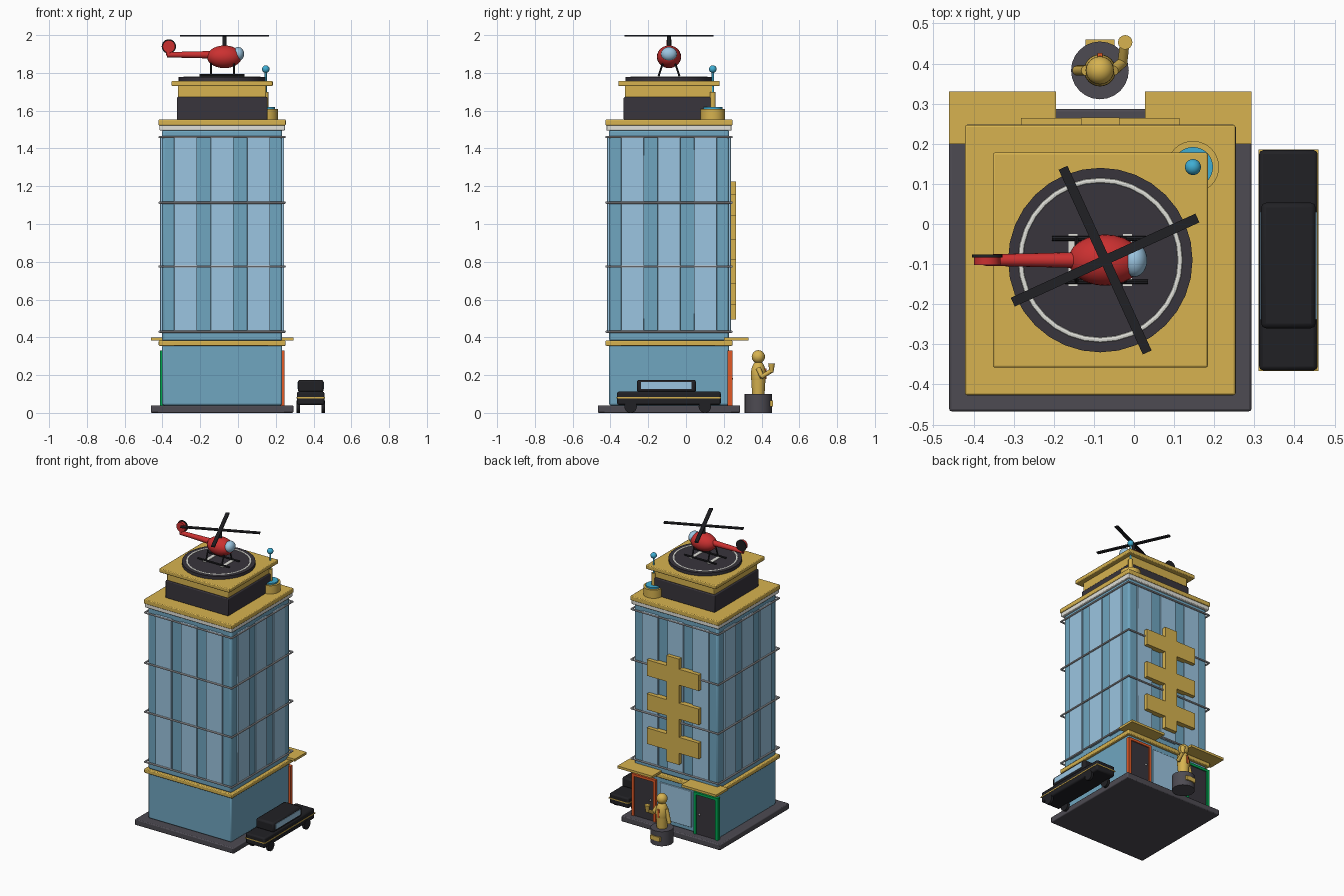
import bpy, math
from mathutils import Vector

if "Cube" in bpy.data.objects:
    bpy.data.objects.remove(bpy.data.objects["Cube"])

CX, CY = -0.084, -0.09          # tower centre
PALETTE = {
    "gold": (0.68, 0.45, 0.08), "blue": (0.16, 0.38, 0.53), "glass": (0.33, 0.56, 0.75),
    "dark": (0.04, 0.035, 0.045), "black": (0.015, 0.015, 0.018), "stone": (0.075, 0.07, 0.085),
    "red": (0.60, 0.03, 0.03), "orange": (0.75, 0.10, 0.02), "green": (0.0, 0.38, 0.08),
    "white": (0.75, 0.75, 0.70), "silver": (0.5, 0.5, 0.52), "cyan": (0.05, 0.42, 0.65),
}
MATS = {}
for key, rgb in PALETTE.items():
    MATS[key] = bpy.data.materials.new(key)
    MATS[key].diffuse_color = (*rgb, 1)


def finish(name, color, smooth=True):
    ob = bpy.context.object
    ob.name = name
    ob.data.materials.append(MATS[color])
    if smooth:
        bpy.ops.object.shade_smooth_by_angle(angle=math.radians(40))
    return ob


def box(name, color, x, y, z, bevel=0.0, rot=0.0):
    """Box from (min, max) pairs on each axis, with an optional rounded edge."""
    bpy.ops.mesh.primitive_cube_add(
        size=1, location=[(a + b) / 2 for a, b in (x, y, z)], rotation=(0, 0, rot))
    ob = bpy.context.object
    ob.scale = [b - a for a, b in (x, y, z)]
    bpy.ops.object.transform_apply(location=False, rotation=False, scale=True)
    if bevel:
        mod = ob.modifiers.new("round", 'BEVEL')
        mod.width, mod.segments = bevel, 2
    return finish(name, color, bool(bevel))


def slab(name, color, half, z, bevel=0.005):
    return box(name, color, (CX - half, CX + half), (CY - half, CY + half), z, bevel)


def rod(name, color, a, b, r, r2=None, sides=16):
    """Cylinder or cone between two points."""
    a, b = Vector(a), Vector(b)
    bpy.ops.mesh.primitive_cone_add(
        vertices=sides, radius1=r, radius2=r if r2 is None else r2, depth=(b - a).length,
        location=(a + b) / 2, rotation=(b - a).to_track_quat('Z', 'Y').to_euler())
    return finish(name, color)


def ball(name, color, loc, radii):
    bpy.ops.mesh.primitive_uv_sphere_add(segments=24, ring_count=14, radius=1, location=loc)
    bpy.context.object.scale = radii
    return finish(name, color)


# Plinth, ground floor and tower shaft
slab("plinth", "stone", 0.377, (0, 0.04), 0.006)
slab("ground_floor", "blue", 0.318, (0.04, 0.36), 0.01)
slab("gold_band", "gold", 0.336, (0.355, 0.383))
slab("tower_shaft", "blue", 0.318, (0.38, 1.5), 0.012)

# Three raised glass strips per face
for side in range(4):
    ang = side * math.pi / 2
    for i in (-1, 0, 1):
        off = i * 0.193
        px = CX + math.cos(ang) * 0.319 - math.sin(ang) * off
        py = CY + math.sin(ang) * 0.319 + math.cos(ang) * off
        box("glass_strip", "glass", (px - 0.009, px + 0.009), (py - 0.061, py + 0.061),
            (0.425, 1.465), 0.003, ang)

# Thin rails around the shaft
H = 0.332
for z in (0.43, 0.775, 1.113, 1.46):
    for s in (-1, 1):
        rod("rail", "silver", (CX - H, CY + s * H, z), (CX + H, CY + s * H, z), 0.006, sides=8)
        rod("rail", "silver", (CX + s * H, CY - H, z), (CX + s * H, CY + H, z), 0.006, sides=8)

# Cornice and penthouse
slab("cornice_lower", "white", 0.332, (1.495, 1.525))
slab("cornice", "gold", 0.337, (1.522, 1.553))
slab("penthouse", "dark", 0.24, (1.55, 1.672), 0.006)
slab("penthouse_cap", "gold", 0.233, (1.67, 1.735))
slab("roof_slab", "gold", 0.268, (1.73, 1.757))

# Landing pad with painted ring and two plain stripes
rod("landing_pad", "dark", (CX, CY, 1.755), (CX, CY, 1.778), 0.23, sides=32)
bpy.ops.mesh.primitive_torus_add(major_segments=32, minor_segments=8, major_radius=0.199,
                                 minor_radius=0.007, location=(CX, CY, 1.777))
finish("pad_ring", "white").scale.z = 0.5
for x in (-0.152, -0.016):
    box("pad_stripe", "white", (x - 0.011, x + 0.011), (CY - 0.065, CY + 0.065), (1.775, 1.781))

# Wall ornament: plain spine with three cross bars
box("ornament_spine", "gold", (CX - 0.048, CX + 0.048), (0.225, 0.265), (0.495, 1.225))
for z in (0.575, 0.81, 1.045):
    box("ornament_bar", "gold", (CX - 0.198, CX + 0.198), (0.225, 0.264), (z, z + 0.11))

# Doors with coloured frames and canopies, shop window between
for s, color in ((-1, "green"), (1, "orange")):
    dx = CX + s * 0.237
    box("door", "dark", (dx - 0.075, dx + 0.075), (0.22, 0.238), (0.04, 0.315))
    for e in (-1, 1):
        fx = dx + e * 0.083
        box("door_jamb", color, (fx - 0.01, fx + 0.01), (0.22, 0.245), (0.04, 0.33))
    box("door_lintel", color, (dx - 0.093, dx + 0.093), (0.22, 0.245), (0.313, 0.33))
    ball("door_knob", "silver", (dx - s * 0.05, 0.242, 0.18), (0.007,) * 3)
    kx = CX + s * 0.244
    box("canopy", "gold", (kx - 0.133, kx + 0.133), (0.20, 0.33), (0.384, 0.4))
box("shop_window", "glass", (CX - 0.12, CX + 0.12), (0.22, 0.235), (0.07, 0.32), 0.003)

# Roof antenna
AX, AY = 0.147, 0.142
rod("antenna_drum", "gold", (AX, AY, 1.55), (AX, AY, 1.61), 0.065, sides=32)
rod("antenna_disc", "cyan", (AX, AY, 1.605), (AX, AY, 1.62), 0.05, sides=32)
rod("antenna_base", "gold", (AX, AY, 1.61), (AX, AY, 1.7), 0.015)
rod("antenna_mast", "cyan", (AX, AY, 1.7), (AX, AY, 1.82), 0.006)
ball("antenna_ball", "cyan", (AX, AY, 1.82), (0.02,) * 3)

# Helicopter body and tail
HX = -0.072
ball("heli_body", "red", (HX, CY, 1.885), (0.092, 0.064, 0.06))
ball("heli_cockpit", "glass", (0.001, CY, 1.9), (0.032, 0.042, 0.037))
rod("heli_tail", "red", (-0.13, CY, 1.896), (-0.375, CY, 1.896), 0.02, 0.014)
rod("heli_fin", "red", (-0.368, CY, 1.893), (-0.368, CY, 1.94), 0.014, 0.012)
rod("tail_disc", "red", (-0.366, CY - 0.012, 1.94), (-0.366, CY + 0.006, 1.94), 0.033, sides=24)
rod("tail_rotor", "black", (-0.366, CY + 0.006, 1.94), (-0.366, CY + 0.014, 1.94), 0.038, sides=24)

# Main rotor
rod("rotor_mast", "black", (HX, CY, 1.93), (HX, CY, 1.998), 0.011)
for deg in (24.5, 114.5):
    box("rotor_blade", "black", (HX - 0.253, HX + 0.253), (CY - 0.012, CY + 0.012),
        (1.992, 2.0), 0, math.radians(deg))

# Landing skids
for s in (-1, 1):
    y = CY + s * 0.054
    rod("skid", "black", (-0.205, y, 1.787), (0.035, y, 1.787), 0.006, sides=8)
    for x in (-0.143, -0.022):
        rod("skid_leg", "black", (x, y, 1.787), (x, y * 0.6 + CY * 0.4, 1.85), 0.005, sides=8)

# Parked limousine
LX = 0.385
box("limo_body", "black", (LX - 0.073, LX + 0.073), (-0.365, 0.184), (0.042, 0.113), 0.01)
box("limo_trim", "gold", (LX - 0.075, LX + 0.075), (-0.367, 0.186), (0.076, 0.083))
box("limo_cabin", "black", (LX - 0.068, LX + 0.068), (-0.26, 0.053), (0.108, 0.175), 0.012)
box("limo_windows", "glass", (LX - 0.071, LX + 0.071), (-0.238, 0.03), (0.127, 0.163))
for y in (-0.293, 0.1):
    for s in (-1, 1):
        rod("wheel", "black", (LX + s * 0.058, y, 0.033), (LX + s * 0.075, y, 0.033), 0.033, sides=20)

# Statue on a round pedestal
SX, SY = -0.085, 0.383
rod("pedestal", "stone", (SX, SY, 0), (SX, SY, 0.1), 0.072, sides=24)
box("plaque", "gold", (SX - 0.036, SX + 0.036), (0.44, 0.46), (0.035, 0.065))
rod("statue_legs", "gold", (SX, SY, 0.1), (SX, SY, 0.2), 0.033, 0.039, sides=24)
ball("statue_torso", "gold", (SX, SY, 0.2), (0.04, 0.04, 0.078))
ball("statue_head", "gold", (SX, SY, 0.297), (0.035,) * 3)
box("statue_tie", "orange", (SX - 0.006, SX + 0.006), (SY + 0.03, SY + 0.043), (0.18, 0.235))
rod("arm_down", "gold", (SX - 0.034, SY, 0.235), (SX - 0.056, SY, 0.14), 0.013)
rod("arm_raised_upper", "gold", (SX + 0.034, SY, 0.235), (SX + 0.056, SY + 0.02, 0.19), 0.013)
rod("arm_raised_fore", "gold", (SX + 0.056, SY + 0.015, 0.19), (SX + 0.062, SY + 0.072, 0.225), 0.012)
rod("goblet", "gold", (SX + 0.063, SY + 0.07, 0.215), (SX + 0.063, SY + 0.07, 0.262), 0.01, 0.018)

for m in bpy.data.materials:
    if m.users and not m.is_grease_pencil:
        m.use_nodes = True
        m.node_tree.nodes["Principled BSDF"].inputs["Base Color"].default_value = m.diffuse_color
